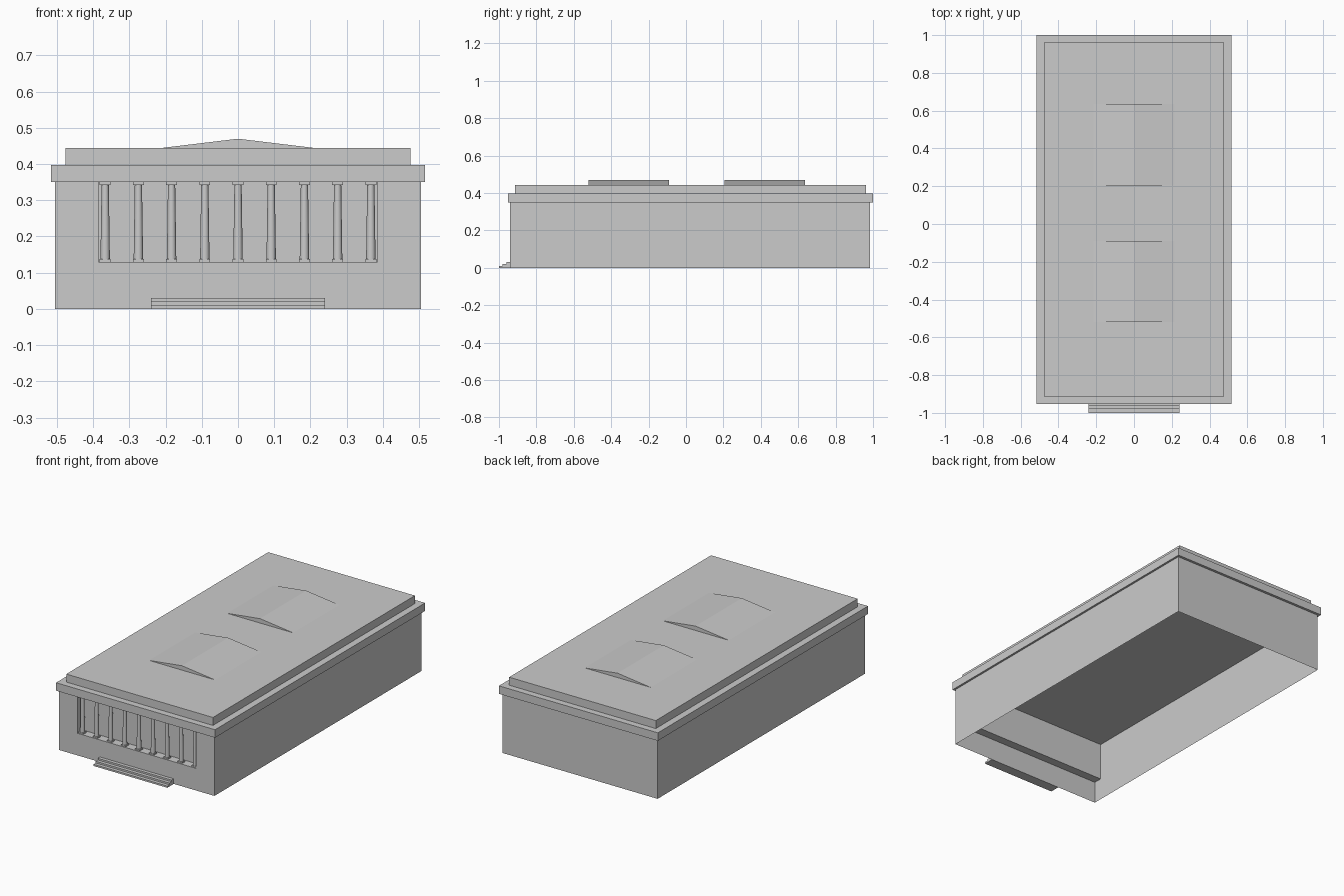
import bpy, bmesh
from mathutils import Matrix

if "Cube" in bpy.data.objects:
    bpy.data.objects.remove(bpy.data.objects["Cube"], do_unlink=True)

stone = bpy.data.materials.new("grey stone")
stone.use_nodes = True
stone.diffuse_color = (0.6, 0.6, 0.6, 1)
bsdf = next(n for n in stone.node_tree.nodes if n.type == 'BSDF_PRINCIPLED')
bsdf.inputs["Base Color"].default_value = (0.6, 0.6, 0.6, 1)

HALF, FRONT, BACK, TOP = 0.505, -0.94, 0.985, 0.35   # walls
OPEN, SILL, PORCH = 0.385, 0.13, -0.89               # porch opening


def finish(name, bm):
    mesh = bpy.data.meshes.new(name)
    bm.to_mesh(mesh)
    bm.free()
    mesh.materials.append(stone)
    obj = bpy.data.objects.new(name, mesh)
    bpy.context.collection.objects.link(obj)
    return obj


def quad(bm, *points):
    return bm.faces.new([bm.verts.new(p) for p in points])


def add_box(bm, x0, x1, y0, y1, z0, z1):
    size = Matrix.Diagonal((x1 - x0, y1 - y0, z1 - z0, 1))
    place = Matrix.Translation(((x0 + x1) / 2, (y0 + y1) / 2, (z0 + z1) / 2))
    bmesh.ops.create_cube(bm, size=1, matrix=place @ size)


def box(name, half, y0, y1, z0, z1):
    bm = bmesh.new()
    add_box(bm, -half, half, y0, y1, z0, z1)
    return finish(name, bm)


def upright(bm, x0, x1, y0, y1, z0, z1):
    quad(bm, (x0, y0, z0), (x1, y1, z0), (x1, y1, z1), (x0, y0, z1))


# Hollow hall walls, open underneath, with a framed porch opening in front
bm = bmesh.new()
upright(bm, HALF, HALF, FRONT, BACK, 0, TOP)
upright(bm, HALF, -HALF, BACK, BACK, 0, TOP)
upright(bm, -HALF, -HALF, BACK, FRONT, 0, TOP)
upright(bm, -HALF, HALF, FRONT, FRONT, 0, SILL)
upright(bm, -HALF, -OPEN, FRONT, FRONT, SILL, TOP)
upright(bm, OPEN, HALF, FRONT, FRONT, SILL, TOP)
bmesh.ops.remove_doubles(bm, verts=bm.verts, dist=1e-5)
finish("hall_walls", bm)

# Porch floor, rear wall and side cheeks
bm = bmesh.new()
quad(bm, (-HALF, FRONT, SILL), (HALF, FRONT, SILL),
     (HALF, PORCH, SILL), (-HALF, PORCH, SILL))
upright(bm, -HALF, HALF, PORCH, PORCH, SILL, TOP)
upright(bm, -OPEN, -OPEN, FRONT, PORCH, SILL, TOP)
upright(bm, OPEN, OPEN, PORCH, FRONT, SILL, TOP)
finish("porch_recess", bm)

# Row of tapered columns with square bases and capitals
cy = -0.92
for i in range(9):
    x = (i - 4) * 0.0917
    bm = bmesh.new()
    add_box(bm, x - 0.015, x + 0.015, cy - 0.015, cy + 0.015, SILL, SILL + 0.008)
    add_box(bm, x - 0.015, x + 0.015, cy - 0.015, cy + 0.015, TOP - 0.008, TOP)
    bmesh.ops.create_cone(bm, cap_ends=True, segments=16, radius1=0.013, radius2=0.01,
                          depth=TOP - SILL - 0.016,
                          matrix=Matrix.Translation((x, cy, (TOP + SILL) / 2)))
    col = finish(f"column_{i + 1}", bm)
    bpy.ops.object.select_all(action='DESELECT')
    col.select_set(True)
    bpy.context.view_layer.objects.active = col
    bpy.ops.object.shade_smooth_by_angle()

# Cornice slab and attic slab
box("cornice", 0.517, -0.952, 1.0, TOP, 0.397)
box("attic", 0.477, -0.914, 0.962, 0.397, 0.444)

# Two shallow gabled skylights along the roof
for name, y0, y1 in (("front_skylight", -0.52, -0.09), ("rear_skylight", 0.205, 0.635)):
    bm = bmesh.new()
    tri = [bm.verts.new(p) for p in ((-0.215, y0, 0.444), (0.215, y0, 0.444), (0, y0, 0.47))]
    face = bm.faces.new(tri)
    moved = bmesh.ops.extrude_face_region(bm, geom=[face], use_keep_orig=True)["geom"]
    bmesh.ops.translate(bm, vec=(0, y1 - y0, 0),
                        verts=[g for g in moved if isinstance(g, bmesh.types.BMVert)])
    bmesh.ops.recalc_face_normals(bm, faces=bm.faces)
    finish(name, bm)

# Entrance steps
for i in range(3):
    box(f"step_{i + 1}", 0.24, -1 + i * 0.02, FRONT, i * 0.01, (i + 1) * 0.01)
